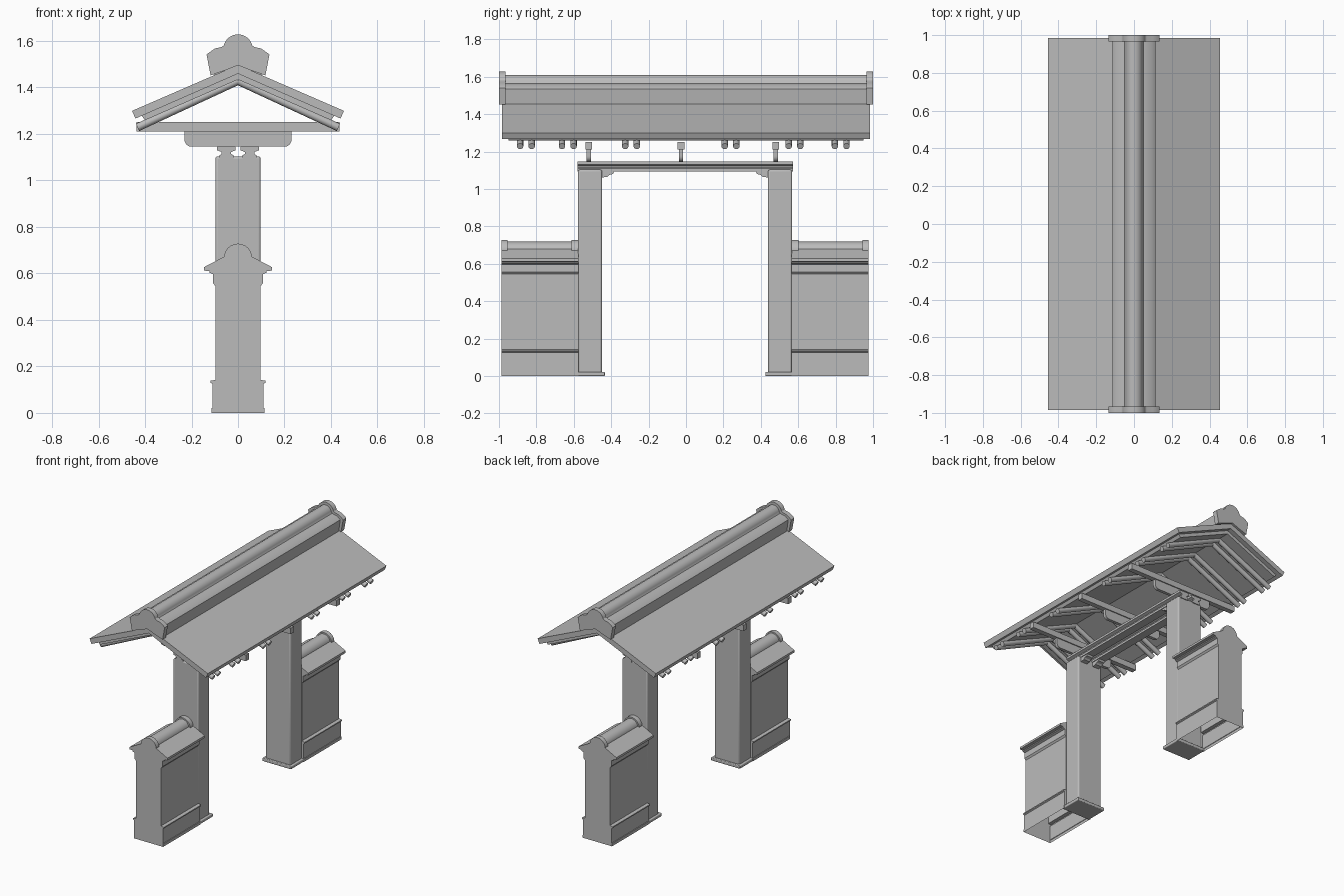
import bpy
import bmesh
from math import sin, cos, pi, radians, atan2, hypot
from mathutils import Matrix, Vector

if "Cube" in bpy.data.objects:
    bpy.data.objects.remove(bpy.data.objects["Cube"])

grey = bpy.data.materials.new("plain grey")
grey.use_nodes = True
grey.diffuse_color = (0.5, 0.5, 0.5, 1)
grey.node_tree.nodes["Principled BSDF"].inputs["Base Color"].default_value = (0.5, 0.5, 0.5, 1)


def finish(name, bm, bevel=0):
    bmesh.ops.recalc_face_normals(bm, faces=bm.faces)
    for f in bm.faces:
        f.smooth = True
    mesh = bpy.data.meshes.new(name)
    bm.to_mesh(mesh)
    bm.free()
    mesh.set_sharp_from_angle(angle=radians(30))
    mesh.materials.append(grey)
    obj = bpy.data.objects.new(name, mesh)
    bpy.context.collection.objects.link(obj)
    if bevel:
        mod = obj.modifiers.new("soft edges", "BEVEL")
        mod.width = bevel
        mod.segments = 3
    return obj


def extrude(name, profile, y0, y1, open_bottom=False):
    """Sweep an x-z outline along y."""
    bm = bmesh.new()
    a, b = [[bm.verts.new((x, y, z)) for x, z in profile] for y in (y0, y1)]
    n = len(profile)
    bm.faces.new(a)
    bm.faces.new(b[::-1])
    for i in range(n - 1 if open_bottom else n):
        j = (i + 1) % n
        bm.faces.new((a[i], b[i], b[j], a[j]))
    return finish(name, bm)


def box(name, x, y, z, bevel=0):
    bm = bmesh.new()
    size = [r[1] - r[0] for r in (x, y, z)]
    mid = [(r[1] + r[0]) / 2 for r in (x, y, z)]
    m = Matrix.Translation(mid) @ Matrix.Diagonal((*size, 1))
    bmesh.ops.create_cube(bm, size=1, matrix=m)
    return finish(name, bm, bevel)


def mirrored(half):
    """Close an outline given from its right side, bottom to top."""
    return half + [(-x, z) for x, z in reversed(half) if x > 0]


def arc(r, cz, start, steps=10, cx=0, end=90):
    angles = [radians(start + (end - start) * i / steps) for i in range(steps + 1)]
    return [(max(0, cx + r * cos(t)) if abs(cos(t)) > 1e-6 else cx, cz + r * sin(t)) for t in angles]


def circle(r, cz, n=24):
    return [(r * cos(2 * pi * i / n), cz + r * sin(2 * pi * i / n)) for i in range(n)]


# Main roof: two bent slabs, the lower one slightly smaller
def slab(name, x, top, thick, y):
    slope = 0.434
    edge = top - slope * x
    extrude(name, [(0, top), (x, edge), (x - 0.015, edge - thick + 0.005), (0, top - thick),
                   (-x + 0.015, edge - thick + 0.005), (-x, edge)], -y, y)


slab("roof_covering", 0.456, 1.497, 0.038, 0.984)
slab("roof_boarding", 0.415, 1.46, 0.026, 0.95)

# Ridge and its end caps
ridge = [(0, 1.47), (0.1, 1.44), (0.113, 1.535), (0.09, 1.555), (0.05, 1.563)]
extrude("ridge", mirrored(ridge + arc(0.045, 1.564, 10)), -0.97, 0.97)
cap = [(0, 1.495), (0.05, 1.475), (0.118, 1.452), (0.135, 1.54), (0.128, 1.547),
       (0.1, 1.567), (0.07, 1.574)]
for side in (-1, 1):
    extrude("ridge_end_cap", mirrored(cap + arc(0.063, 1.565, 15)),
            min(side * 0.965, side), max(side * 0.965, side))

# Round rafters in pairs beneath the boarding
pairs = (-0.856, -0.632, -0.294, 0.238, 0.58, 0.827)
for y in [p + d for p in pairs for d in (-0.031, 0.031)]:
    for s in (-1, 1):
        start, end = Vector((0, y, 1.428)), Vector((s * 0.432, y, 1.228))
        line = end - start
        bm = bmesh.new()
        bmesh.ops.create_cone(
            bm, cap_ends=True, segments=16, radius1=0.017, radius2=0.017, depth=line.length,
            matrix=Matrix.Translation((start + end) / 2) @ line.to_track_quat("Z", "Y").to_matrix().to_4x4())
        finish("rafter", bm)

# Cross beams with a thinner hanging belly
belly = [(0, 1.145)] + arc(0.03, 1.175, -90, 6, 0.2, 0) + [(0.23, 1.215), (0, 1.215)]
for y in (-0.52, -0.027, 0.48):
    box("cross_beam", (-0.437, 0.437), (y - 0.018, y + 0.018), (1.21, 1.252))
    extrude("cross_beam_belly", belly[:-1] + [(-x, z) for x, z in reversed(belly[1:-1])],
            y - 0.011, y + 0.011)

# Twin lintel rails with a waisted section, and brackets at the posts
half_rail = [(0.03, 1.092), (0.03, 1.108), (0.02, 1.114), (0.02, 1.122), (0.04, 1.13), (0.04, 1.146)]
rail = half_rail + [(-x, z) for x, z in reversed(half_rail)]
for cx in (-0.05, 0.05):
    extrude("lintel_rail", [(x + cx, z) for x, z in rail], -0.58, 0.573)
    for s in (-1, 1):
        bm = bmesh.new()
        shape = [(0.45, 1.06), (0.415, 1.065), (0.405, 1.075), (0.385, 1.08), (0.378, 1.094), (0.45, 1.094)]
        face = bm.faces.new([bm.verts.new((cx - 0.025, s * y - 0.005, z)) for y, z in shape])
        out = bmesh.ops.extrude_face_region(bm, geom=[face])["geom"]
        bmesh.ops.translate(bm, vec=(0.05, 0, 0), verts=[v for v in out if isinstance(v, bmesh.types.BMVert)])
        finish("lintel_bracket", bm)

# Posts, plinths and low side walls
wall = [(0.113, 0), (0.113, 0.02), (0.11, 0.022), (0.11, 0.125), (0.119, 0.13), (0.119, 0.138),
        (0.097, 0.142), (0.097, 0.545), (0.107, 0.557), (0.107, 0.597), (0.123, 0.603),
        (0.123, 0.61), (0.146, 0.612), (0.146, 0.627), (0, 0.703)]
for s in (-1, 1):
    def span(a, b):
        return tuple(sorted((s * a - 0.005, s * b - 0.005)))

    box("post", (-0.097, 0.097), span(0.444, 0.572), (0.01, 1.103), 0.01)
    box("post_plinth", (-0.112, 0.112), span(0.429, 0.587), (0, 0.022), 0.005)
    extrude("side_wall", mirrored(wall), *span(0.57, 0.981), open_bottom=True)
    extrude("wall_coping_roll", circle(0.05, 0.668), *span(0.572, 0.975))
    for a, b in ((0.573, 0.607), (0.949, 0.981)):
        extrude("coping_roll_collar", circle(0.06, 0.668), *span(a, b))
